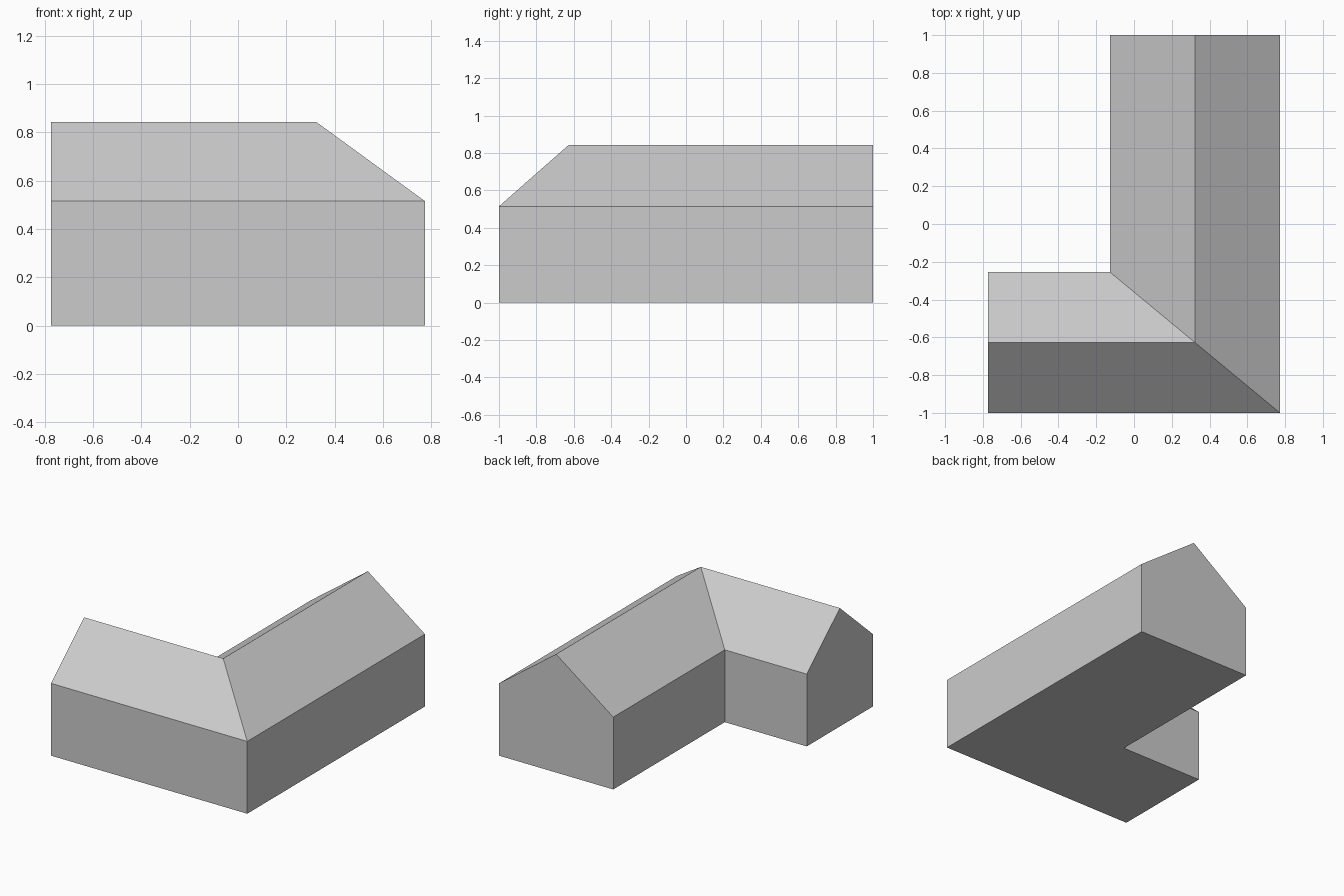
import bpy
import bmesh

if "Cube" in bpy.data.objects:
    bpy.data.objects.remove(bpy.data.objects["Cube"], do_unlink=True)

# Overall sizes
HALF_X, HALF_Y = 0.773, 1.0
EAVE, RIDGE = 0.515, 0.843
WIDTH_X, WIDTH_Y = 0.9, 0.745   # width of the long wing and the short wing

# Gabled cross-section: (fraction from outer wall to inner wall, height)
PROFILE = [(0, 0), (0, EAVE), (0.5, RIDGE), (1, EAVE), (1, 0)]

# One flat grey for the whole building
grey = bpy.data.materials.new("plain_grey")
grey.use_nodes = True
COLOR = (0.6, 0.6, 0.6, 1)
grey.diffuse_color = COLOR
grey.node_tree.nodes["Principled BSDF"].inputs["Base Color"].default_value = COLOR


def section(bm, place):
    """Add one cross-section; place turns a fraction into plan x, y."""
    return [bm.verts.new((*place(t), z)) for t, z in PROFILE]


def across_x(t):
    return HALF_X - WIDTH_X * t


def across_y(t):
    return -HALF_Y + WIDTH_Y * t


# Sweep the section along the L: short wing gable, mitred corner, long wing gable
bm = bmesh.new()
rings = [
    section(bm, lambda t: (-HALF_X, across_y(t))),
    section(bm, lambda t: (across_x(t), across_y(t))),
    section(bm, lambda t: (across_x(t), HALF_Y)),
]
for a, b in zip(rings, rings[1:]):
    for i in range(len(PROFILE)):
        j = (i + 1) % len(PROFILE)
        bm.faces.new((a[i], a[j], b[j], b[i]))

# Gable end walls
bm.faces.new(rings[0])
bm.faces.new(rings[-1])
bmesh.ops.recalc_face_normals(bm, faces=bm.faces)

mesh = bpy.data.meshes.new("house_body")
bm.to_mesh(mesh)
bm.free()
mesh.materials.append(grey)
house = bpy.data.objects.new("house_body", mesh)
bpy.context.collection.objects.link(house)
